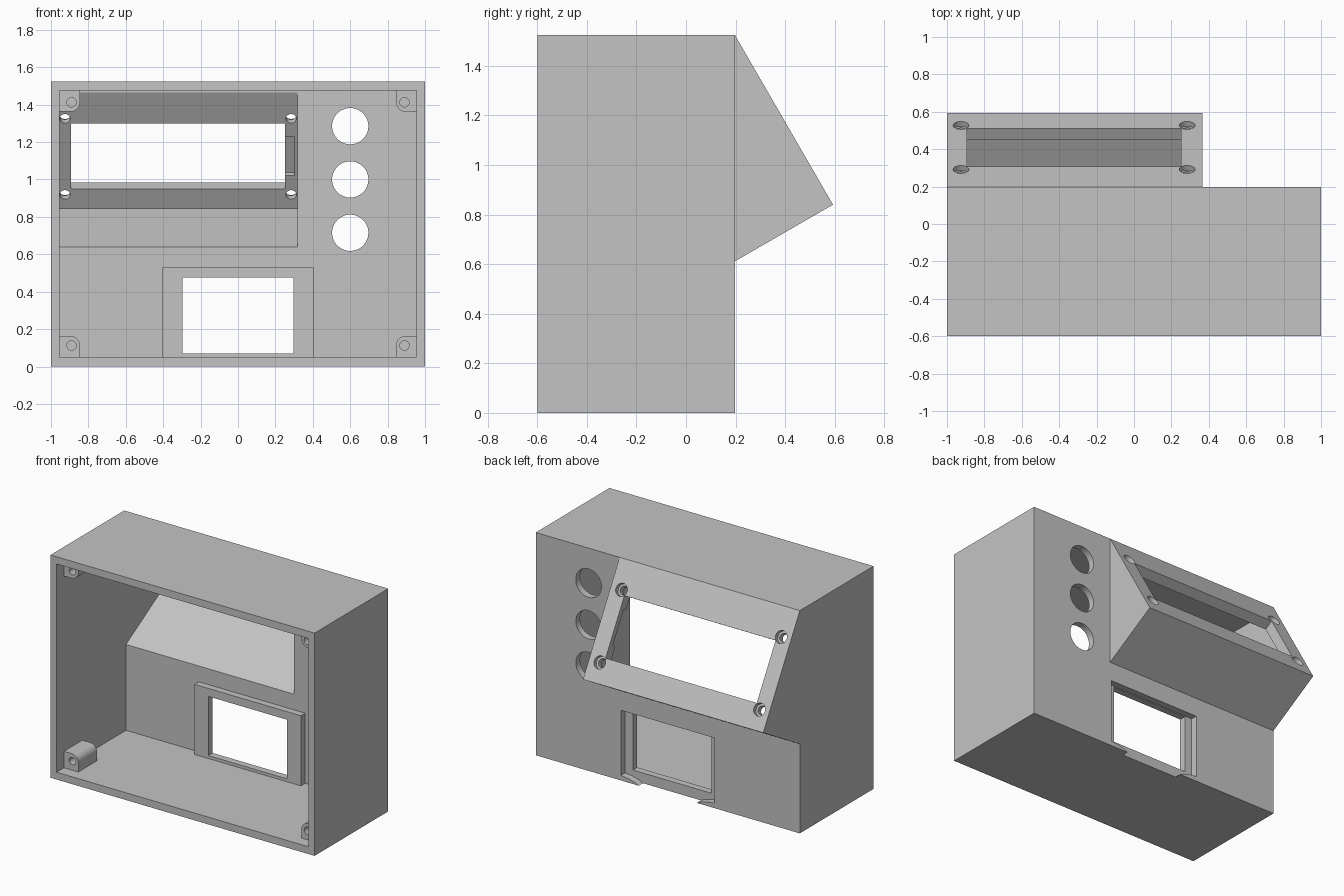
import bpy, bmesh, math
from mathutils import Vector

cube = bpy.data.objects.get("Cube")
if cube:
    bpy.data.objects.remove(cube, do_unlink=True)

grey = bpy.data.materials.new("plain_grey")
grey.use_nodes = True
grey.diffuse_color = (0.55, 0.55, 0.55, 1)
grey.node_tree.nodes["Principled BSDF"].inputs["Base Color"].default_value = grey.diffuse_color

W, H, FRONT_Y, BACK_Y, T = 1.0, 1.525, -0.6, 0.197, 0.046
c, s = math.cos(math.radians(30)), 0.5

# Drawing frames: origin, u, v and extrusion directions
FACE = [Vector(p) for p in ((0, 0, 0), (1, 0, 0), (0, 0, 1), (0, 1, 0))]
SIDE = [Vector(p) for p in ((0, 0, 0), (0, 1, 0), (0, 0, 1), (1, 0, 0))]
SLOPE = [Vector(p) for p in ((0, BACK_Y, H), (1, 0, 0), (0, s, -c), (0, c, s))]


def prism(name, pts, lo, hi, frame=FACE):
    o, u, v, w = frame
    bm = bmesh.new()
    ends = [[bm.verts.new(o + u * a + v * b + w * d) for a, b in pts] for d in (lo, hi)]
    bm.faces.new(ends[0])
    bm.faces.new(ends[1])
    n = len(pts)
    for i in range(n):
        j = (i + 1) % n
        bm.faces.new((ends[0][i], ends[0][j], ends[1][j], ends[1][i]))
    bmesh.ops.recalc_face_normals(bm, faces=bm.faces)
    mesh = bpy.data.meshes.new(name)
    bm.to_mesh(mesh)
    bm.free()
    mesh.materials.append(grey)
    ob = bpy.data.objects.new(name, mesh)
    bpy.context.collection.objects.link(ob)
    return ob


def rect(u0, u1, v0, v1):
    return [(u0, v0), (u1, v0), (u1, v1), (u0, v1)]


def circle(x, y, r, n=32):
    return [(x + r * math.cos(2 * math.pi * i / n), y + r * math.sin(2 * math.pi * i / n))
            for i in range(n)]


def combine(tool, operation):
    bpy.context.view_layer.objects.active = body
    mod = body.modifiers.new("combine", "BOOLEAN")
    mod.operation, mod.solver, mod.object = operation, "EXACT", tool
    bpy.ops.object.modifier_apply(modifier=mod.name)
    bpy.data.objects.remove(tool, do_unlink=True)


def add(*args):
    combine(prism(*args), "UNION")


def cut(*args):
    combine(prism(*args), "DIFFERENCE")


# Box with the sloped display housing on its back
body = prism("enclosure", rect(-W, W, 0, H), FRONT_Y, BACK_Y)
tip_y, tip_z = 0.593, 0.84
low_z = tip_z - (tip_y - BACK_Y) * s / c
add("display_housing", [(0.1, H), (BACK_Y, H), (tip_y, tip_z), (BACK_Y, low_z), (0.1, low_z)],
    -W, 0.365, SIDE)

# Hollow interior, open at the front and into the housing
panel = 0.07
inner_y = 0.15
cut("main_cavity", rect(-W + T, W - T, 0.05, H - 0.05), FRONT_Y - 0.1, BACK_Y - T)
cut("housing_cavity", [
    (inner_y - 0.05, low_z + (inner_y - BACK_Y) * s / c + T / c),
    (inner_y, low_z + (inner_y - BACK_Y) * s / c + T / c),
    (tip_y - c * panel - s * T, tip_z - s * panel + c * T),
    (inner_y, H + (BACK_Y - inner_y) * c / s - panel / s),
    (inner_y - 0.05, H + (BACK_Y - inner_y) * c / s - panel / s)],
    -W + T, 0.317, SIDE)

# Display window, side pocket and counterbored screw holes in the slope
cut("display_window", rect(-0.893, 0.252, 0.22, 0.625), -0.12, 0.05, SLOPE)
cut("display_pocket", rect(0.23, 0.302, 0.3, 0.54), -0.1, -0.04, SLOPE)
for x in (-0.925, 0.284):
    for v in (0.19, 0.66):
        cut("screw_hole", circle(x, v, 0.028), -0.12, 0.05, SLOPE)
        cut("counterbore", circle(x, v, 0.042), -0.03, 0.05, SLOPE)

# Three round button holes
for z in (0.715, 1.0, 1.285):
    cut("button_hole", circle(0.6, z, 0.097, 48), 0.05, 0.3)

# Socket: raised inner pad, outer recess with a curved lower edge, opening
add("socket_pad", rect(-0.403, 0.403, 0.03, 0.53), 0.105, 0.17)
half = [(0.2, -0.01), (0.25, 0.015), (0.3, 0.028), (0.355, 0.035), (0.355, 0.48)]
cut("socket_recess", half + [(-x, z) for x, z in reversed(half)], 0.152, 0.3)
cut("socket_opening", rect(-0.298, 0.296, 0.07, 0.475), 0, 0.3)

# Rounded screw bosses in the four front corners
for sx in (-1, 1):
    for sz in (-1, 1):
        arc = [(0.895 - 0.05 * math.cos(i * math.pi / 16), 0.65 - 0.05 * math.sin(i * math.pi / 16))
               for i in range(9)]
        outline = [(0.97, 0.73), (0.845, 0.73)] + arc + [(0.97, 0.6)]
        mid = H / 2
        add("corner_boss", [(sx * x, mid + sz * z) for x, z in outline], -0.52, -0.32)
        cut("boss_hole", circle(sx * 0.89, mid + sz * 0.65, 0.025, 24), -0.55, -0.36)

# Shading with crisp edges
bpy.ops.object.select_all(action="DESELECT")
body.select_set(True)
bpy.context.view_layer.objects.active = body
bpy.ops.object.shade_smooth_by_angle(angle=math.radians(30))
